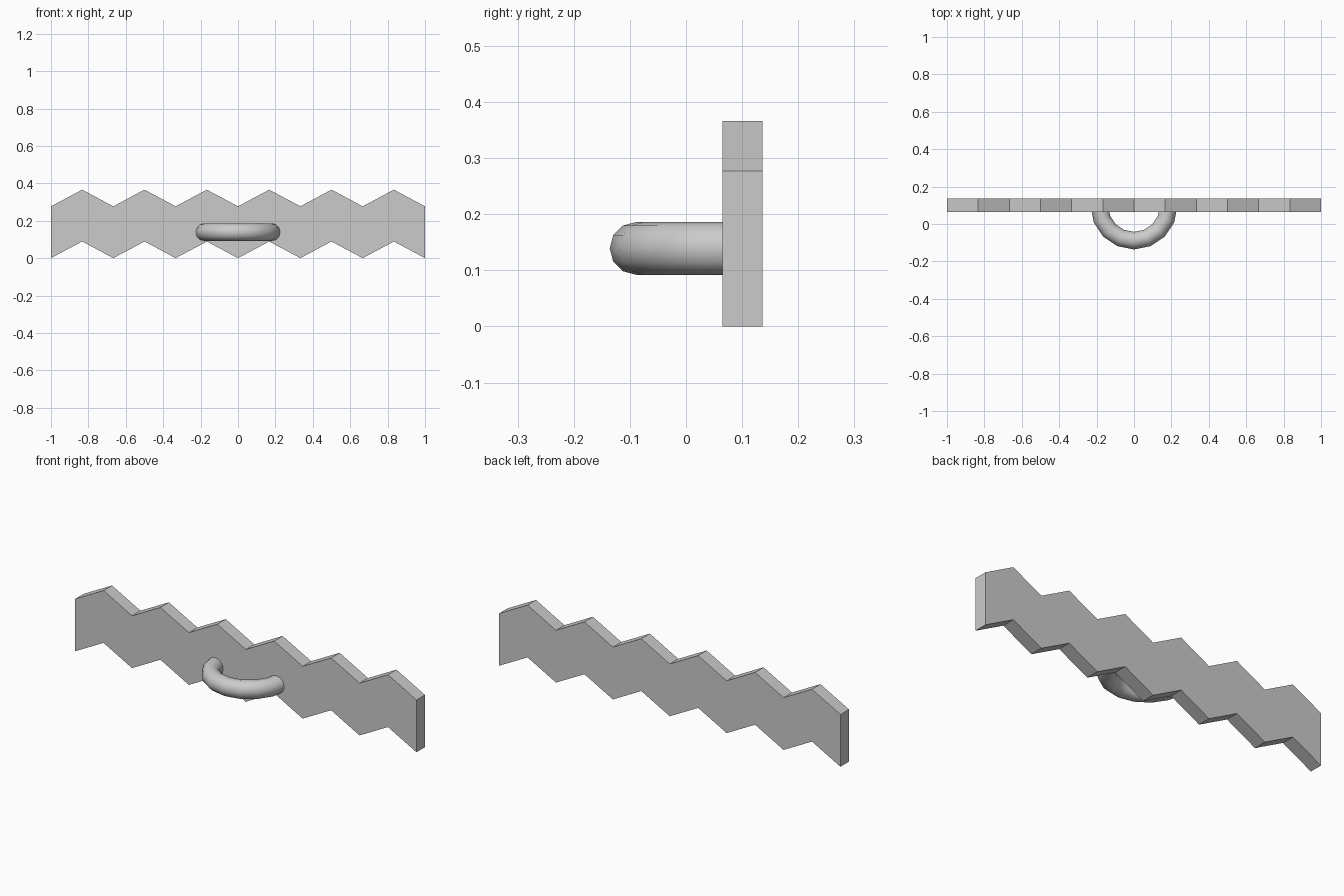
import bpy, bmesh
from math import sin, cos, pi, radians

if "Cube" in bpy.data.objects:
    bpy.data.objects.remove(bpy.data.objects["Cube"])


def make_object(name, bm):
    bmesh.ops.recalc_face_normals(bm, faces=bm.faces)
    mesh = bpy.data.meshes.new(name)
    bm.to_mesh(mesh)
    bm.free()
    ob = bpy.data.objects.new(name, mesh)
    bpy.context.collection.objects.link(ob)
    return ob


# Zigzag board: a rising and falling strip extruded in depth
TEETH, RISE, HEIGHT = 6, 0.089, 0.277
FRONT, BACK = 0.065, 0.136
steps = range(2 * TEETH + 1)
lower = [(-1 + i / TEETH, RISE * (i % 2)) for i in steps]
outline = lower + [(x, z + HEIGHT) for x, z in reversed(lower)]
bm = bmesh.new()
face = bm.faces.new([bm.verts.new((x, FRONT, z)) for x, z in outline])
ext = bmesh.ops.extrude_face_region(bm, geom=[face])
moved = [g for g in ext["geom"] if isinstance(g, bmesh.types.BMVert)]
bmesh.ops.translate(bm, verts=moved, vec=(0, BACK - FRONT, 0))
make_object("zigzag_board", bm)

# Half-ring handle, its ends buried in the board
ARC, SIDES = 8, 12
RING, TUBE, CENTRE_Y, CENTRE_Z = 0.185, 0.047, 0.096, 0.139
bm = bmesh.new()
rings = []
for i in range(ARC + 1):
    a = pi + pi * i / ARC
    ring = []
    for j in range(SIDES):
        b = 2 * pi * j / SIDES
        r = RING + TUBE * cos(b)
        ring.append(bm.verts.new((r * cos(a), CENTRE_Y + r * sin(a),
                                  CENTRE_Z + TUBE * sin(b))))
    rings.append(ring)
for r0, r1 in zip(rings, rings[1:]):
    for j in range(SIDES):
        k = (j + 1) % SIDES
        bm.faces.new((r0[j], r0[k], r1[k], r1[j]))
bm.faces.new(rings[0])
bm.faces.new(rings[-1])
handle = make_object("handle", bm)
bpy.context.view_layer.objects.active = handle
handle.select_set(True)
bpy.ops.object.shade_smooth_by_angle(angle=radians(40))
